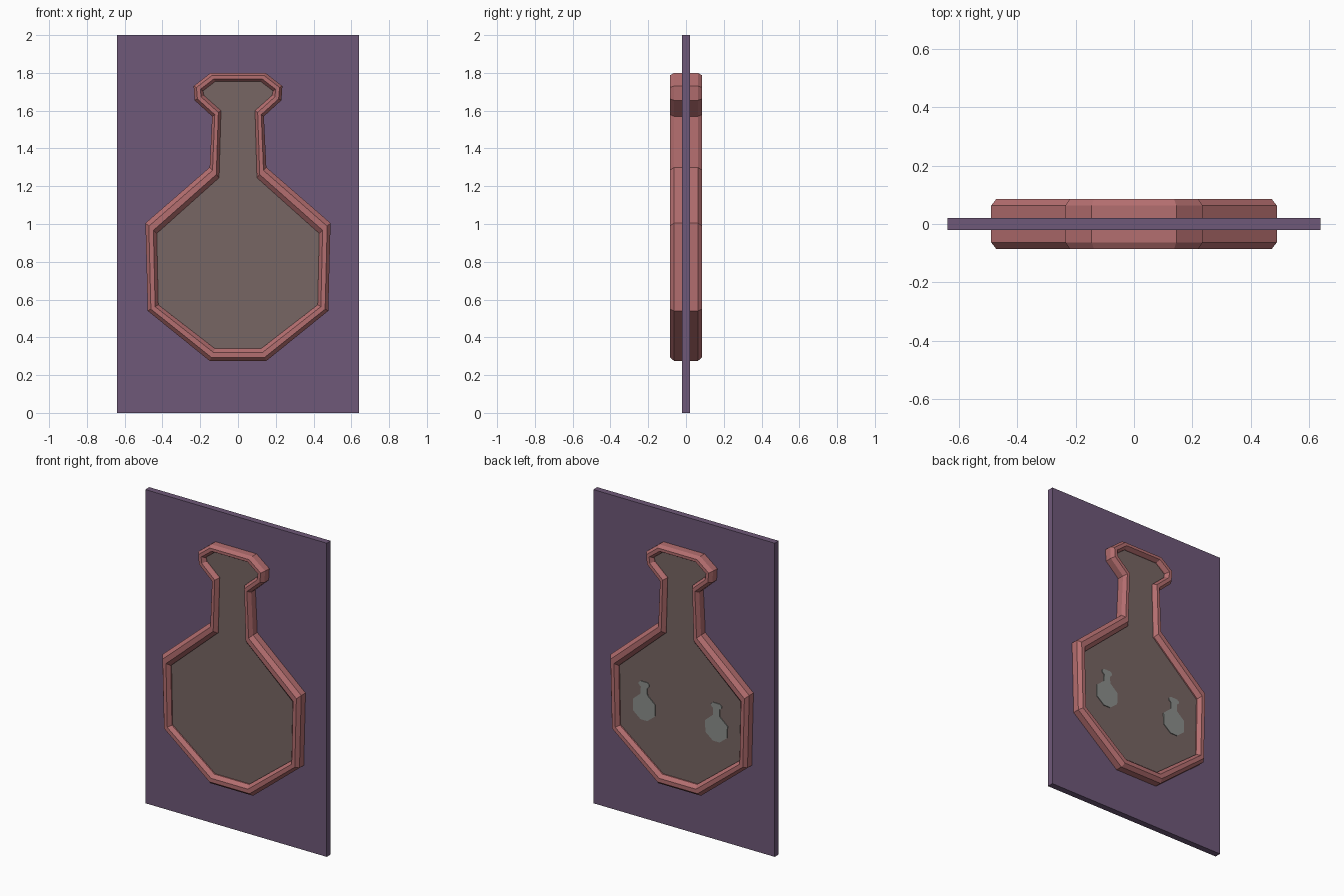
import bpy, bmesh

if "Cube" in bpy.data.objects:
    bpy.data.objects.remove(bpy.data.objects["Cube"])

def material(name, rgb):
    m = bpy.data.materials.new(name)
    m.diffuse_color = (*rgb, 1)
    m.use_nodes = True
    m.node_tree.nodes["Principled BSDF"].inputs["Base Color"].default_value = m.diffuse_color
    return m

plum = material("plum", (0.156, 0.098, 0.188))
rose = material("rose", (0.456, 0.156, 0.160))
taupe = material("taupe", (0.184, 0.133, 0.125))
grey = material("grey", (0.262, 0.275, 0.262))

def mirrored(half):
    """Close a right-hand half outline (top to bottom) with its mirror image."""
    return half + [(-x, z) for x, z in reversed(half)]

# Flask outlines: outside and inside of the rim, top to bottom
OUTER = mirrored([(0.145, 1.80), (0.235, 1.73), (0.23, 1.655), (0.137, 1.57), (0.15, 1.30),
                  (0.49, 1.005), (0.478, 0.54), (0.15, 0.275)])
INNER = mirrored([(0.12, 1.755), (0.185, 1.705), (0.18, 1.68), (0.09, 1.60), (0.10, 1.245),
                  (0.43, 0.95), (0.422, 0.572), (0.122, 0.34)])

def finish(bm, name, mat):
    bmesh.ops.recalc_face_normals(bm, faces=bm.faces)
    me = bpy.data.meshes.new(name)
    bm.to_mesh(me)
    bm.free()
    me.materials.append(mat)
    ob = bpy.data.objects.new(name, me)
    bpy.context.collection.objects.link(ob)
    return ob

def slab(name, outline, y0, y1, mat):
    """Flat plate with the given x-z outline."""
    bm = bmesh.new()
    a = [bm.verts.new((x, y0, z)) for x, z in outline]
    b = [bm.verts.new((x, y1, z)) for x, z in outline]
    bm.faces.new(a)
    bm.faces.new(b[::-1])
    n = len(a)
    for i in range(n):
        j = (i + 1) % n
        bm.faces.new((a[i], b[i], b[j], a[j]))
    return finish(bm, name, mat)

# Backing panel
slab("panel", [(-0.64, 0), (0.64, 0), (0.64, 2), (-0.64, 2)], -0.02, 0.02, plum)

# Bevelled rim: eight-sided section (t from outer to inner, y) run round the flask
section = [(0, -0.063), (0.3, -0.086), (0.7, -0.086), (1, -0.063),
           (1, 0.063), (0.7, 0.086), (0.3, 0.086), (0, 0.063)]
bm = bmesh.new()
rings = [[bm.verts.new((ox + (ix - ox) * t, y, oz + (iz - oz) * t)) for t, y in section]
         for (ox, oz), (ix, iz) in zip(OUTER, INNER)]
for i, ring in enumerate(rings):
    nxt = rings[(i + 1) % len(rings)]
    for k in range(8):
        m = (k + 1) % 8
        bm.faces.new((ring[k], ring[m], nxt[m], nxt[k]))
finish(bm, "flask_rim", rose)

# Flask filling, reaching slightly under the rim
fill = [((o[0] + 4 * i[0]) / 5, (o[1] + 4 * i[1]) / 5) for o, i in zip(OUTER, INNER)]
slab("flask_fill", fill, -0.055, 0.055, taupe)

# Two small flask marks on the back
for side, cx in (("left", -0.255), ("right", 0.255)):
    mark = [(cx + x * 0.16, 0.77 + (z - 1.04) * 0.16) for x, z in OUTER]
    slab("flask_mark_" + side, mark, 0.054, 0.060, grey)
